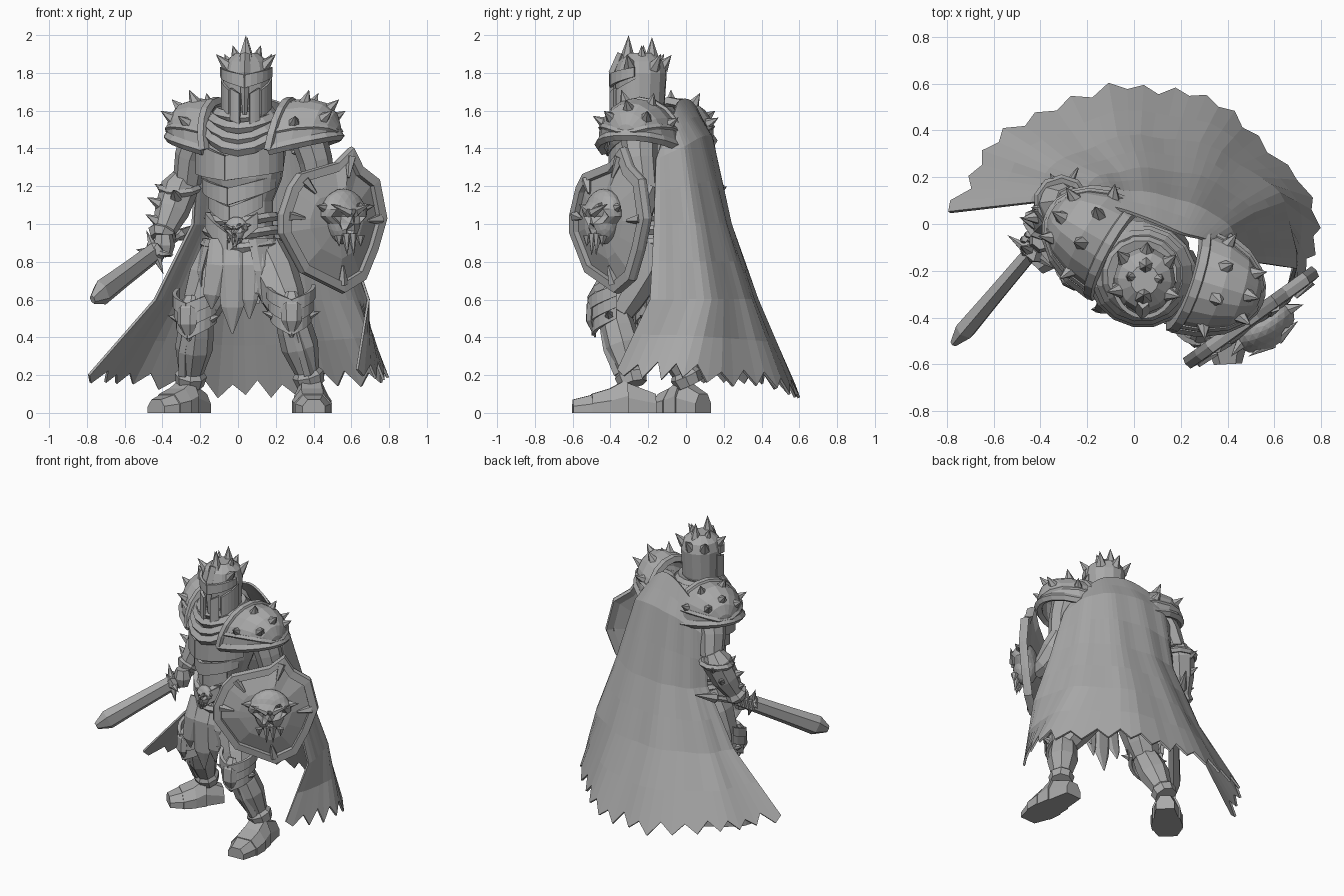
import bpy, bmesh, random
from math import sin, cos, pi, radians
from mathutils import Vector, Matrix

random.seed(4)
cube = bpy.data.objects.get("Cube")
if cube:
    bpy.data.objects.remove(cube)

stone = bpy.data.materials.new("stone grey")
stone.use_nodes = True
stone.diffuse_color = (0.4, 0.4, 0.4, 1)
stone.node_tree.nodes["Principled BSDF"].inputs["Base Color"].default_value = (0.4, 0.4, 0.4, 1)
UNIT = Matrix()
Y, Z = Vector((0, 1, 0)), Vector((0, 0, 1))


def frame(x, y, z, yaw, flip=1):
    return Matrix.Translation((x, y, z)) @ Matrix.Rotation(radians(yaw), 4, 'Z') @ Matrix.Diagonal((flip, 1, 1, 1))


def finish(name, bm, mat=UNIT, thick=0):
    bm.transform(mat)
    bmesh.ops.recalc_face_normals(bm, faces=bm.faces)
    mesh = bpy.data.meshes.new(name)
    bm.to_mesh(mesh)
    bm.free()
    mesh.materials.append(stone)
    ob = bpy.data.objects.new(name, mesh)
    bpy.context.scene.collection.objects.link(ob)
    if thick:
        mod = ob.modifiers.new("thickness", 'SOLIDIFY')
        mod.thickness, mod.offset = thick, 0


def loft(name, rings, mat=UNIT, closed=True, caps=True, thick=0):
    bm = bmesh.new()
    vs = [[bm.verts.new(p) for p in ring] for ring in rings]
    n = len(rings[0])
    for a, b in zip(vs, vs[1:]):
        for i in range(n if closed else n - 1):
            j = (i + 1) % n
            bm.faces.new((a[i], a[j], b[j], b[i]))
    if caps and closed:
        bm.faces.new(vs[0])
        bm.faces.new(vs[-1])
    finish(name, bm, mat, thick)


def limb(name, path, n=8, flat=1, ref=Y, mat=UNIT, loop=False):
    """Rings of radius r around a path of (x, y, z, r)."""
    pts = [Vector(p[:3]) for p in path]
    rings = []
    for i, p in enumerate(pts):
        if loop:
            t = pts[(i + 1) % len(pts)] - pts[i - 1]
        else:
            t = pts[min(i + 1, len(pts) - 1)] - pts[max(i - 1, 0)]
        side = t.cross(ref).normalized()
        up = side.cross(t).normalized()
        r = path[i][3]
        rings.append([p + side * r * cos(2 * pi * k / n) + up * r * flat * sin(2 * pi * k / n) for k in range(n)])
    if loop:
        rings.append(rings[0])
    loft(name, rings, mat, caps=not loop)


def spike(name, base, aim, h=0.09, r=0.035, mat=UNIT):
    base, aim = Vector(base), Vector(aim).normalized()
    bm = bmesh.new()
    m = Matrix.Translation(base + aim * h * 0.4) @ aim.to_track_quat('Z', 'Y').to_matrix().to_4x4()
    bmesh.ops.create_cone(bm, cap_ends=True, segments=6, radius1=r, radius2=0, depth=h * 1.2, matrix=m)
    finish(name, bm, mat)


def ellipses(name, rows, mat, n=14):
    """Stacked ellipses of (z, rx, ry, y offset)."""
    loft(name, [[(a * cos(2 * pi * k / n), dy + b * sin(2 * pi * k / n), z) for k in range(n)]
                for z, a, b, dy in rows], mat)


def plate(name, rx, ry, a0, a1, low, high, mat, thick=0.025, n=6):
    """Curved plate; angles are measured from the front, low and high give its edges."""
    cols = [(a0 + (a1 - a0) * k / n, k / n) for k in range(n + 1)]
    rows = [[(rx * sin(radians(a)), -ry * cos(radians(a)), e[0] + (e[1] - e[0]) * u) for a, u in cols]
            for e in (low, high)]
    loft(name, rows, mat, closed=False, thick=thick)


def ring(name, rx, ry, z, r, mat, sag=0, n=16):
    limb(name, [(rx * sin(2 * pi * k / n), -ry * cos(2 * pi * k / n), z - sag * max(0, cos(2 * pi * k / n)) ** 2, r)
                for k in range(n)], n=5, ref=Z, mat=mat, loop=True)


def skull(name, mat, size):
    bm = bmesh.new()
    bmesh.ops.create_icosphere(bm, subdivisions=3, radius=1)
    for v in bm.verts:
        c = v.co
        if c.z < -0.2:
            c.x *= 0.72
        eye = (Vector((abs(c.x), c.z)) - Vector((0.38, 0.0))).length
        nose = Vector((c.x * 2, c.z + 0.4)).length
        if c.y < 0 and (eye < 0.27 or nose < 0.22):
            c.y += 0.45
        elif c.y < 0 and 0.15 < c.z < 0.42:
            c.y -= 0.2
    finish(name, bm, mat @ Matrix.Diagonal((size, size * 0.6, size * 1.05, 1)))
    for s in (-1, 1):
        spike(name + "_horn", (s * size * 0.8, 0, size * 0.3), (s, -0.3, 0.2), size * 0.6, size * 0.28, mat)
        spike(name + "_brow", (s * size * 0.25, -size * 0.55, size * 0.2), (s, 0.1, 0.4), size * 0.75, size * 0.2, mat)
        for k in (0.15, 0.5):
            spike(name + "_tooth", (s * size * k, -size * 0.4, -size * 0.8), (0, -0.1, -1), size * (0.85 - k), size * 0.19, mat)


# Torso, breastplate bands and scarf
body = frame(0.02, -0.17, 0, -22)
ellipses("torso", [(0.76, 0.13, 0.12, 0), (0.87, 0.19, 0.16, 0), (1.0, 0.17, 0.14, 0), (1.12, 0.17, 0.14, 0),
                   (1.24, 0.22, 0.18, 0), (1.38, 0.24, 0.2, 0), (1.5, 0.23, 0.18, 0), (1.6, 0.12, 0.11, 0)], body)
for s in (-1, 1):
    plate("breastplate", 0.235, 0.225, 0, s * 85, (1.23, 1.28), (1.36, 1.48), body, 0.03)
    plate("rib_band", 0.2, 0.19, 0, s * 80, (1.1, 1.19), (1.19, 1.26), body)
    plate("belly_plate", 0.17, 0.165, 0, s * 60, (1.0, 1.09), (1.09, 1.16), body)
neck = frame(0.035, -0.22, 0, -10)
for rx, ry, z, sag in ((0.2, 0.19, 1.5, 0.11), (0.185, 0.18, 1.535, 0.09), (0.165, 0.165, 1.565, 0.06), (0.14, 0.14, 1.59, 0.03)):
    ring("scarf_fold", rx, ry, z, 0.034, neck, sag)

# Belt with skull buckle and hanging cloth
for z, r in ((0.9, 0.2), (0.97, 0.19), (1.04, 0.18)):
    ring("belt", r, r * 0.88, z, 0.026, body, 0.03)
skull("buckle_skull", frame(-0.01, -0.36, 0.97, -15), 0.065)
for s in (-1, 1):
    plate("belt_wing", 0.2, 0.19, 0, s * 45, (0.85, 0.98), (0.95, 1.06), body, 0.03)
for x, w, tip, zt in ((-0.11, 0.06, -0.14, 0.55), (-0.03, 0.08, -0.03, 0.42), (0.06, 0.06, 0.06, 0.5), (0.11, 0.05, 0.08, 0.58)):
    limb("loincloth", [(x, -0.32, 0.92, w * 0.7), (x, -0.365, 0.78, w), (tip, -0.365, (zt + 0.7) / 2, w * 0.75),
                       (tip, -0.34, zt, 0.005)], 6, 0.35)
for k in range(9):
    a = radians(50 + 32 * k)
    x, y = 0.19 * sin(a), -0.17 * cos(a)
    limb("waist_cloth", [(x, y, 0.92, 0.07), (x * 1.25, y * 1.2, 0.75, 0.06), (x * 1.2, y * 1.2, 0.58, 0.01)],
         6, 0.3, ref=Vector((x, y, 0.01)), mat=body)

# Helmet
head = frame(0.045, -0.25, 0, -4)
ellipses("helmet", [(1.54, 0.1, 0.1, 0.02), (1.62, 0.125, 0.128, 0.01), (1.8, 0.132, 0.14, 0.01),
                    (1.86, 0.115, 0.12, 0.01), (1.905, 0.06, 0.065, 0.01)], head)
for s in (-1, 1):
    plate("cheek_guard", 0.125, 0.148, s * 12, s * 36, (1.53, 1.55), (1.69, 1.72), head, 0.02)
    plate("jaw_guard", 0.127, 0.142, s * 40, s * 95, (1.55, 1.62), (1.71, 1.78), head, 0.016)
    plate("brow", 0.13, 0.146, 0, s * 85, (1.72, 1.78), (1.79, 1.83), head, 0.018)
    spike("helmet_spike", (s * 0.1, -0.04, 1.84), (s, -0.2, 1), 0.085, 0.04, head)
    spike("helmet_spike", (s * 0.09, 0.09, 1.84), (s * 0.6, 0.6, 1), 0.08, 0.038, head)
    spike("helmet_spike", (s * 0.055, 0.02, 1.88), (s * 0.3, 0, 1), 0.07, 0.036, head)
spike("helmet_crest", (0, -0.06, 1.88), (0, 0.05, 1), 0.12, 0.048, head)
spike("helmet_spike", (0, 0.07, 1.89), (0, 0, 1), 0.1, 0.04, head)
spike("helmet_spike", (0, 0.13, 1.84), (0, 0.8, 1), 0.07, 0.038, head)
limb("nose_guard", [(0, -0.09, 1.9, 0.025), (0, -0.13, 1.8, 0.03), (0, -0.135, 1.68, 0.02), (0, -0.13, 1.58, 0.012)], 4, mat=head)

# Pauldrons: domed shells with a tall inner rim, banded hem and spikes


def dome(phi, deg, grow=1.0):
    k, s, a = cos(radians(phi)) * grow, 0.31 * sin(radians(phi)) * grow, radians(deg)
    return Vector((s + 0.05 * k * cos(a), 0.215 * k * sin(a), 1.39 + s * 0.25 + 0.25 * k * cos(a)))


PHIS = (0, 22, 42, 60, 76, 86)
DEGS = range(-90, 91, 18)
for side, m in (("left", frame(0.225, -0.225, 0, -17)), ("right", frame(-0.07, -0.11, 0, -30, -1))):
    loft(side + "_pauldron", [[dome(p, d) for d in DEGS] for p in PHIS], m, closed=False, thick=0.03)
    limb(side + "_pauldron_collar", [(*dome(0, d, 1.03), 0.03) for d in DEGS], 5, ref=Vector((1, 0, 0.01)), mat=m)
    for edge, r, last in ((90, 0.028, 6), (68, 0.018, 5)):
        hem = [dome(p, -edge, 1.03) for p in PHIS[:last]] + [dome(p, edge, 1.03) for p in reversed(PHIS[:last])]
        limb(side + "_pauldron_hem", [(*p, r) for p in hem], 5, ref=Z, mat=m)
    for p, d in ((20, -60), (20, -15), (20, 25), (20, 62), (52, -45), (50, 0), (52, 45)):
        q = dome(p, d)
        spike(side + "_pauldron_spike", q, q - Vector((0.06, 0, 1.42)), 0.075, 0.04, m)

# Arms
limb("right_upper_arm", [(-0.19, 0.0, 1.5, 0.1), (-0.25, 0.05, 1.36, 0.085), (-0.27, 0.09, 1.22, 0.075)])
limb("right_bracer", [(-0.28, 0.1, 1.26, 0.06), (-0.31, 0.09, 1.19, 0.1), (-0.35, 0.05, 1.07, 0.092),
                      (-0.39, 0.01, 0.97, 0.065), (-0.4, -0.0, 0.95, 0.08), (-0.41, -0.02, 0.92, 0.055)])
ring("bracer_cuff", 0.1, 0.1, 1.19, 0.022, frame(-0.31, 0.09, 0, 0), 0.03, 10)
for x, y, z, ax, ay in ((-0.38, 0.07, 1.18, -1, 0), (-0.42, 0.03, 1.11, -1, -0.1), (-0.43, 0.01, 1.02, -1, 0.3),
                        (-0.33, 0.16, 1.17, -0.5, 1), (-0.37, 0.12, 1.08, -0.5, 1), (-0.33, -0.02, 1.15, -0.2, -1)):
    spike("bracer_spike", (x, y, z), (ax, ay, 0.5), 0.07, 0.036)
limb("left_upper_arm", [(0.36, -0.25, 1.5, 0.1), (0.41, -0.24, 1.34, 0.09), (0.44, -0.22, 1.18, 0.08)])
limb("left_bracer", [(0.44, -0.21, 1.2, 0.08), (0.46, -0.25, 1.1, 0.095), (0.48, -0.33, 1.02, 0.075), (0.49, -0.4, 1, 0.06)], ref=Z)

# Sword held in a fist
hilt, tip, pommel = Vector((-0.44, -0.12, 0.85)), Vector((-0.77, -0.51, 0.6)), Vector((-0.24, 0.24, 0.99))
aim = (tip - hilt).normalized()
limb("blade", [(*hilt, 0.055), (*hilt.lerp(tip, 0.5), 0.062), (*hilt.lerp(tip, 0.85), 0.07), (*tip, 0.025)], 6, 0.65,
     ref=Vector((1, -1, 0)))
limb("grip", [(*pommel, 0.004), (*pommel.lerp(hilt, 0.35), 0.035), (*pommel.lerp(hilt, 0.4), 0.02), (*hilt, 0.025)], 6)
limb("crossguard", [(*(hilt - aim * 0.03), 0.035), (*hilt, 0.065), (*(hilt + aim * 0.03), 0.035)], 6)
for d in ((-0.35, 0.2, 0.9), (0.35, -0.2, -0.9), (-0.7, 0.5, 0.1), (0.7, -0.5, -0.1)):
    spike("guard_spike", hilt + Vector(d) * 0.03, d, 0.1, 0.032)
fist = hilt - aim * 0.08
limb("fist", [(*(fist + Z * 0.06), 0.045), (*fist, 0.06), (*(fist - Z * 0.06), 0.04)], 7)
for k in range(4):
    f = fist + aim * (0.03 * k - 0.05)
    limb("finger", [(*(f + Vector((-0.05, 0.03, 0.03))), 0.016), (*(f + Vector((-0.06, 0.02, -0.03))), 0.018),
                    (*(f + Vector((0.0, -0.02, -0.06))), 0.015)], 5)

# Shield
OUTLINE = ((.03, .33), (.13, .41), (.19, .31), (.3, .24), (.35, .03), (.29, -.14), (.21, -.3), (.07, -.37),
           (-.2, -.26), (-.34, -.05), (-.34, .05), (-.28, .2), (-.22, .27))
sh = frame(0.495, -0.4, 1.0, 35.6)
loft("shield", [[(x * k, y, z * k) for x, z in OUTLINE] for k, y in (
    (0.3, -0.03), (0.85, 0.0), (0.98, 0.025), (1, 0), (0.98, -0.03), (0.84, -0.035), (0.83, -0.005), (0.5, -0.045), (0.1, -0.06))], sh)
for i in (1, 4, 7, 10, 12):
    x, z = OUTLINE[i]
    limb("shield_rib", [(x * 0.86, -0.02, z * 0.86, 0.03), (x * 0.6, -0.045, z * 0.6, 0.008)], 5, mat=sh)
skull("shield_skull", sh @ Matrix.Translation((0.03, -0.065, 0.04)), 0.14)

# Legs: thigh, knee plates, greave and segmented boot
LEGS = (("right", (-0.08, -0.12, 0.86), (-0.215, -0.14, 0.5), (-0.255, 0.02, 0.15), -43, 0.82),
        ("left", (0.13, -0.2, 0.86), (0.28, -0.38, 0.52), (0.385, -0.28, 0.15), 3, 1))
for side, hip, knee, ankle, yaw, size in LEGS:
    hip, knee, ankle = Vector(hip), Vector(knee), Vector(ankle)
    limb(side + "_thigh", [(*hip, 0.12), (*hip.lerp(knee, 0.4), 0.135), (*hip.lerp(knee, 0.75), 0.115), (*knee, 0.09)], 9)
    limb(side + "_greave", [(*knee, 0.085), (*knee.lerp(ankle, 0.2), 0.095), (*knee.lerp(ankle, 0.45), 0.1),
                            (*knee.lerp(ankle, 0.8), 0.068), (*knee.lerp(ankle, 0.86), 0.085), (*ankle, 0.075)], 8)
    km = frame(*knee, yaw * 0.6)
    for k in range(3):
        for s in (-1, 1):
            z = 0.07 - k * 0.06
            plate(side + "_knee_plate", 0.12 - k * 0.01, 0.13 - k * 0.01, 0, s * 95, (z - 0.06, z + 0.03), (z + 0.01, z + 0.09), km, 0.022)
    limb(side + "_knee_cap", [(0, -0.09, 0.12, 0.03), (0, -0.12, 0.05, 0.06), (0, -0.125, -0.03, 0.055), (0, -0.1, -0.12, 0.01)], 6, 0.5, mat=km)
    for s in (-1, 1):
        spike(side + "_knee_spike", (s * 0.1, -0.03, 0), (s, -0.2, 0.3), 0.06, 0.03, km)
    limb(side + "_shin_ridge", [(*(knee.lerp(ankle, t) - Vector((-sin(radians(yaw)), cos(radians(yaw)), 0)) * r), 0.03)
                                for t, r in ((0.25, 0.07), (0.5, 0.08), (0.85, 0.06))], 5)
    fm = frame(ankle.x, ankle.y, 0, yaw)
    for y0, y1, w0, w1, h0, h1 in ((0.12, -0.06, 0.06, 0.085, 0.1, 0.17), (-0.03, -0.14, 0.09, 0.1, 0.18, 0.12),
                                   (-0.12, -0.22, 0.105, 0.1, 0.13, 0.1), (-0.2, -0.32, 0.1, 0.06, 0.1, 0.07)):
        loft(side + "_boot_segment", [[(x * w, y * size, z * h) for x, z in ((-1, 0), (-1, 0.5), (-0.55, 1), (0.55, 1), (1, 0.5), (1, 0))]
                                      for y, w, h in ((y0, w0, h0), (y1, w1, h1))], fm)

# Cape: rows of guide points, smoothed across, with folds and a torn hem
ROWS = (((-.22, .06, 1.46), (-.1, .07, 1.57), (.06, .02, 1.65), (.2, -.04, 1.65), (.31, -.07, 1.57), (.42, -.13, 1.43)),
        ((-.22, .1, 1.36), (-.13, .14, 1.42), (.05, .13, 1.46), (.25, .08, 1.46), (.4, -.01, 1.41), (.46, -.16, 1.34)),
        ((-.24, .1, 1), (-.16, .19, 1), (.04, .23, 1), (.3, .19, 1), (.5, .05, 1), (.56, -.17, 1)),
        ((-.44, .09, .6), (-.32, .26, .6), (0, .37, .6), (.35, .31, .6), (.63, .1, .6), (.69, -.19, .6)),
        ((-.79, .05, .2), (-.53, .4, .17), (0, .58, .12), (.45, .44, .16), (.78, .0, .21), (.63, -.36, .23)))


def along(row, t):
    p = [Vector(q) for q in row]
    p = [p[0] * 2 - p[1]] + p + [p[-1] * 2 - p[-2]]
    i = min(int(t * 5), 4)
    u = t * 5 - i
    a, b, c, d = p[i:i + 4]
    return b + (c - a) * u / 2 + (a * 2 - b * 5 + c * 4 - d) * u * u / 2 + (b * 3 - a - c * 3 + d) * u ** 3 / 2


COLS = 36
guides = [[along(row, k / COLS) for k in range(COLS + 1)] for row in ROWS]
cape = []
for a, b in zip(guides, guides[1:]):
    cape += [a, [p.lerp(q, 0.5) for p, q in zip(a, b)]]
cape.append(guides[-1])
for j, row in enumerate(cape):
    for k in range(1, COLS):
        out = Vector((row[k].x - 0.05, row[k].y + 0.1, 0)).normalized()
        row[k] = row[k] + out * (sin(k * 0.9 + j * 0.3) + random.uniform(-0.4, 0.4)) * 0.0013 * j
fall = [(p - q).normalized() for p, q in zip(cape[-1], cape[-2])]
for k in range(1, COLS):
    cape[-1][k] = cape[-1][k] + fall[k] * (random.uniform(0.02, 0.05) if k % 2 else random.uniform(-0.06, -0.02))
loft("cape", cape, closed=False, thick=0.014)
